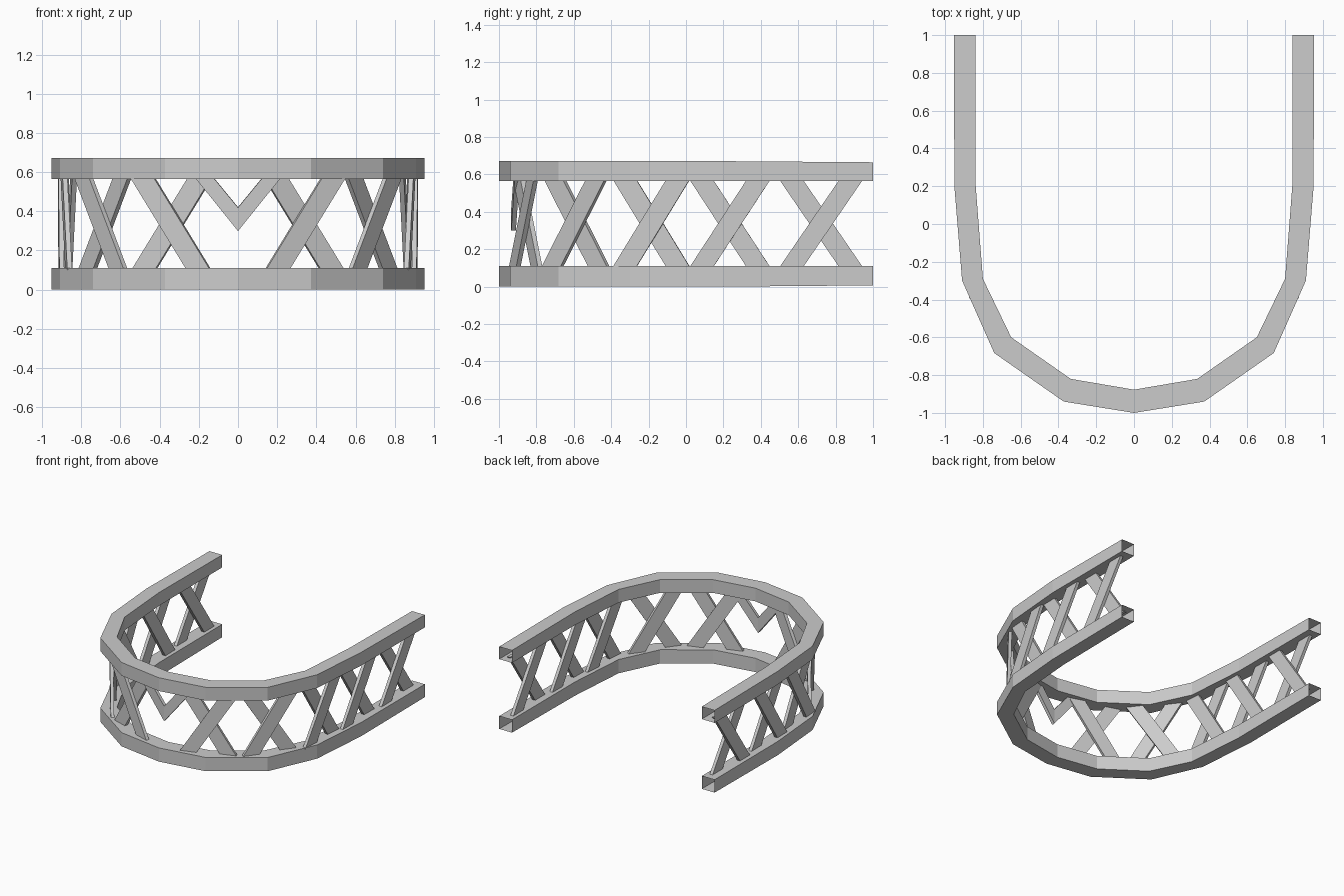
import bpy, bmesh
from mathutils import Vector

if "Cube" in bpy.data.objects:
    bpy.data.objects.remove(bpy.data.objects["Cube"])

THICK = 0.025      # strut thickness
HALF_W = 0.063     # half of a strut's horizontal width
Z_LOW, Z_HIGH = 0.10, 0.575


def finish(name, bm):
    bmesh.ops.recalc_face_normals(bm, faces=bm.faces)
    mesh = bpy.data.meshes.new(name)
    bm.to_mesh(mesh)
    bm.free()
    obj = bpy.data.objects.new(name, mesh)
    bpy.context.collection.objects.link(obj)
    # the left half mirrors the right
    mod = obj.modifiers.new("Mirror", 'MIRROR')
    mod.use_clip = True
    return obj


# plan of the right half of a rail: outer xy, inner xy
PLAN = [
    ((0.953, 1.0), (0.84, 1.0)),
    ((0.951, 0.2), (0.838, 0.2)),
    ((0.91, -0.30), (0.80, -0.29)),
    ((0.74, -0.683), (0.65, -0.60)),
    ((0.372, -0.94), (0.335, -0.82)),
    ((0.0, -1.0), (0.0, -0.877)),
]


def rail(name, z0, z1, end0, end1):
    """Hollow square tube, open at the arm end."""
    bm = bmesh.new()
    rings = []
    for i, (o, n) in enumerate(PLAN):
        a, b = (end0, end1) if i == 0 else (z0, z1)
        rings.append([bm.verts.new(c) for c in
                      ((*o, a), (*o, b), (*n, b), (*n, a))])
    for r, s in zip(rings, rings[1:]):
        for k in range(4):
            j = (k + 1) % 4
            bm.faces.new((r[k], r[j], s[j], s[k]))
    return finish(name, bm)


def strut(name, start, end, profile, offset):
    """Flat bar: profile is (distance along plan line, z), offset is outward."""
    a, b = Vector(start), Vector(end)
    d = (b - a).normalized()
    n = Vector((d.y, -d.x))
    bm = bmesh.new()
    sides = []
    for t in (offset - THICK / 2, offset + THICK / 2):
        sides.append([bm.verts.new((*(a + d * s + n * t), z)) for s, z in profile])
    bm.faces.new(sides[0])
    bm.faces.new(sides[1])
    for k in range(4):
        j = (k + 1) % 4
        bm.faces.new((sides[0][k], sides[0][j], sides[1][j], sides[1][k]))
    return finish(name, bm)


# rails
rail("bottom_rail", 0.0, 0.11, 0.007, 0.11)
rail("top_rail", 0.565, 0.671, 0.565, 0.665)

# crossed struts, front to arm end
CROSSES = [
    ((0.195, -0.905), (0.485, -0.81)),
    ((0.60, -0.71), (0.78, -0.47)),
    ((0.852, -0.33), (0.876, -0.04)),
    ((0.888, 0.08), (0.893, 0.39)),
    ((0.894, 0.56), (0.894, 0.885)),
]
for i, (p, q) in enumerate(CROSSES, 1):
    length = (Vector(q) - Vector(p)).length
    for label, z0, z1, off in (("outer", Z_LOW, Z_HIGH, THICK / 2),
                               ("inner", Z_HIGH, Z_LOW, -THICK / 2)):
        strut(f"{label}_strut_{i}", p, q,
              [(-HALF_W, z0), (HALF_W, z0),
               (length + HALF_W, z1), (length - HALF_W, z1)], off)

# short V brace at the front centre
strut("front_v_brace", (0, -0.922), (0.2, -0.905),
      [(0, 0.30), (0, 0.42), (0.128, Z_HIGH), (0.222, Z_HIGH)], 0)
